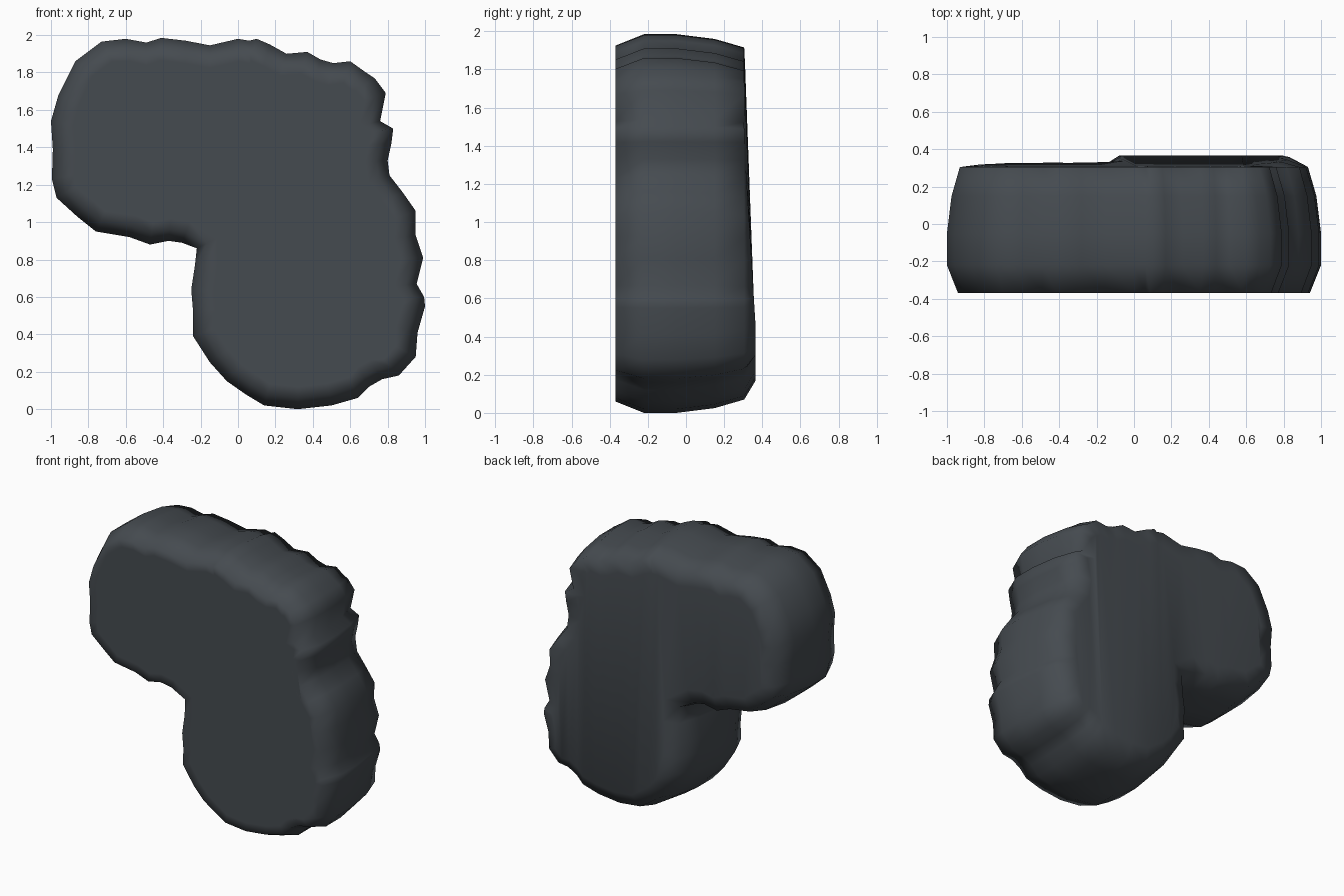
import bpy, bmesh
from mathutils import Vector

if "Cube" in bpy.data.objects:
    bpy.data.objects.remove(bpy.data.objects["Cube"])

# Worn outline of the bent stone seen from the front (x, z), counter-clockwise
OUTLINE = [
    (-0.22, 0.86), (-0.23, 0.77), (-0.25, 0.64), (-0.24, 0.52), (-0.24, 0.39),
    (-0.15, 0.25), (-0.06, 0.15), (0.04, 0.08), (0.14, 0.02), (0.32, 0.0),
    (0.50, 0.02), (0.64, 0.06), (0.70, 0.12), (0.77, 0.16), (0.86, 0.18),
    (0.95, 0.28), (0.96, 0.41), (1.0, 0.55), (0.995, 0.60), (0.955, 0.67),
    (0.99, 0.81), (0.95, 0.93), (0.95, 1.06), (0.88, 1.16), (0.81, 1.25),
    (0.80, 1.33), (0.82, 1.42), (0.83, 1.50), (0.76, 1.54), (0.79, 1.69),
    (0.73, 1.77), (0.67, 1.81), (0.60, 1.86), (0.51, 1.85), (0.44, 1.87),
    (0.37, 1.91), (0.26, 1.90), (0.17, 1.95), (0.10, 1.98), (0.06, 1.97),
    (0.0, 1.98), (-0.15, 1.945), (-0.28, 1.97), (-0.41, 1.985), (-0.49, 1.96),
    (-0.60, 1.98), (-0.73, 1.965), (-0.87, 1.86), (-0.96, 1.68), (-1.0, 1.54),
    (-0.99, 1.39), (-0.995, 1.23), (-0.97, 1.13), (-0.86, 1.03), (-0.76, 0.95),
    (-0.58, 0.92), (-0.47, 0.88), (-0.37, 0.90), (-0.30, 0.89),
]
pts = [Vector(p) for p in OUTLINE]
N = len(pts)


def inward(i):
    """Inward direction averaged over neighbouring points."""
    t = pts[(i + 2) % N] - pts[i - 2] + (pts[(i + 1) % N] - pts[i - 1])
    return Vector((-t.y, t.x)).normalized()


def back_y(z):
    """The back face swells towards the lower lobe."""
    return 0.31 + 0.055 * max(0.0, min(1.0, (1.35 - z) / 0.9))


bm = bmesh.new()


def ring(inset, y):
    loop = []
    for i, p in enumerate(pts):
        q = p + inward(i) * inset
        loop.append(bm.verts.new((q.x, y(q.y) if callable(y) else y, q.y)))
    return loop


# Rings from the flat front, around the bevelled sides, to the swollen back
rings = [ring(0.12, -0.37), ring(0.06, -0.37), ring(0.0, -0.22), ring(0.0, -0.05),
         ring(0.025, 0.15), ring(0.07, 0.305), ring(0.17, back_y)]
for a, b in zip(rings, rings[1:]):
    for i in range(N):
        j = (i + 1) % N
        bm.faces.new((a[i], a[j], b[j], b[i]))
caps = [bm.faces.new(rings[0][::-1]), bm.faces.new(rings[-1])]
bmesh.ops.triangulate(bm, faces=caps, ngon_method='BEAUTY')
bmesh.ops.recalc_face_normals(bm, faces=bm.faces)

mesh = bpy.data.meshes.new("bent_stone")
bm.to_mesh(mesh)
bm.free()
stone = bpy.data.objects.new("bent_stone", mesh)
bpy.context.collection.objects.link(stone)

# Dark slate colour
slate = bpy.data.materials.new("slate")
slate.diffuse_color = (0.06, 0.07, 0.08, 1)
slate.use_nodes = True
slate.node_tree.nodes["Principled BSDF"].inputs["Base Color"].default_value = slate.diffuse_color
mesh.materials.append(slate)

# Soft worn shading
bpy.context.view_layer.objects.active = stone
stone.select_set(True)
bpy.ops.object.shade_smooth_by_angle(angle=1.4)
